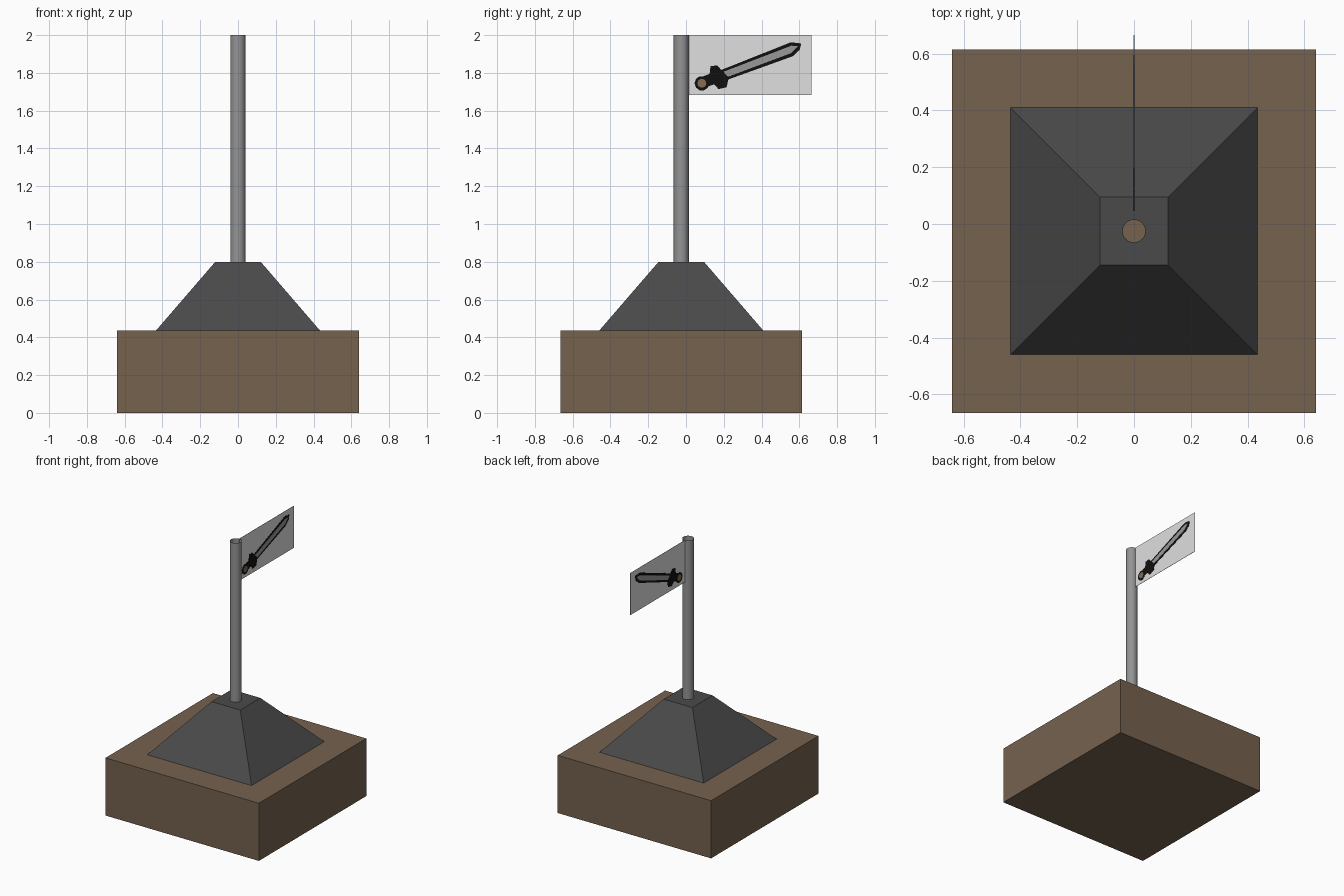
import bpy, bmesh, math

if "Cube" in bpy.data.objects:
    bpy.data.objects.remove(bpy.data.objects["Cube"])

CY = -0.025          # centre line of base, mount and pole
SIDES = 24           # pole sides (a multiple of 8 so square corners are hit)


def material(name, rgb):
    """Flat colour given as sRGB 0-255, stored linear."""
    m = bpy.data.materials.new(name)
    lin = [((c / 255 + 0.055) / 1.055) ** 2.4 for c in rgb]
    m.diffuse_color = (*lin, 1)
    m.use_nodes = True
    m.node_tree.nodes["Principled BSDF"].inputs["Base Color"].default_value = m.diffuse_color
    return m


BROWN = material("brown earth", (117, 98, 79))
DARK = material("dark grey stone", (74, 74, 74))
STEEL = material("grey metal", (148, 148, 148))
CLOTH = material("pale cloth", (224, 224, 224))
BLACK = material("black outline", (16, 16, 16))
BLADE = material("blade grey", (152, 152, 152))
POMMEL = material("pommel brown", (134, 108, 82))


def make(name, bm, mat):
    me = bpy.data.meshes.new(name)
    bm.to_mesh(me)
    bm.free()
    ob = bpy.data.objects.new(name, me)
    me.materials.append(mat)
    bpy.context.collection.objects.link(ob)
    return ob


def ring(half, z, square):
    """Ring of points round the centre line, on a square or a circle."""
    pts = []
    for i in range(SIDES):
        a = 2 * math.pi * i / SIDES
        c, s = math.cos(a), math.sin(a)
        k = half / max(abs(c), abs(s)) if square else half
        pts.append((c * k, CY + s * k, z))
    return pts


def loft(name, rings, mat):
    bm = bmesh.new()
    loops = [[bm.verts.new(p) for p in r] for r in rings]
    for lo, hi in zip(loops, loops[1:]):
        for i in range(SIDES):
            j = (i + 1) % SIDES
            bm.faces.new((lo[i], lo[j], hi[j], hi[i]))
    return make(name, bm, mat)


def plate(name, pts, half_thick, mat):
    """Thin prism in the flag plane from (y, z) points, showing on both sides."""
    bm = bmesh.new()
    f = bm.faces.new([bm.verts.new((-half_thick, y, z)) for y, z in pts])
    ext = bmesh.ops.extrude_face_region(bm, geom=[f])
    vs = [v for v in ext["geom"] if isinstance(v, bmesh.types.BMVert)]
    bmesh.ops.translate(bm, verts=vs, vec=(2 * half_thick, 0, 0))
    bmesh.ops.recalc_face_normals(bm, faces=bm.faces)
    return make(name, bm, mat)


def disc(y, z, r, n=10):
    return [(y + r * math.cos(2 * math.pi * i / n),
             z + r * math.sin(2 * math.pi * i / n)) for i in range(n)]


# square ground block
bm = bmesh.new()
bmesh.ops.create_cube(bm, size=1)
bmesh.ops.scale(bm, vec=(1.28, 1.28, 0.435), verts=bm.verts)
bmesh.ops.translate(bm, vec=(0, CY, 0.2175), verts=bm.verts)
make("base_block", bm, BROWN)

# hollow sloped mount, its flat top pierced by the pole
loft("sloped_mount", [ring(0.435, 0.435, True), ring(0.12, 0.80, True),
                      ring(0.04, 0.80, False)], DARK)

# open tube pole
pole = loft("pole", [ring(0.04, 0.80, False), ring(0.04, 2.0, False)], STEEL)
for p in pole.data.polygons:
    p.use_smooth = True

# flag
plate("flag", [(0.012, 1.683), (0.665, 1.683), (0.665, 2.0), (0.012, 2.0)], 0.001, CLOTH)

# sword emblem: dark silhouettes with lighter insets
plate("blade_outline", [(0.185, 1.815), (0.555, 1.962), (0.61, 1.956),
                        (0.602, 1.922), (0.565, 1.888), (0.215, 1.762)], 0.0025, BLACK)
plate("blade_inset", [(0.198, 1.806), (0.558, 1.944), (0.595, 1.942),
                      (0.558, 1.905), (0.222, 1.779)], 0.004, BLADE)
plate("guard", [(0.13, 1.835), (0.165, 1.84), (0.19, 1.812), (0.225, 1.768),
                (0.215, 1.724), (0.172, 1.714), (0.145, 1.745), (0.125, 1.795)], 0.0027, BLACK)
plate("grip", [(0.08, 1.778), (0.14, 1.80), (0.165, 1.745), (0.10, 1.722)], 0.0023, BLACK)
plate("pommel_outline", disc(0.084, 1.745, 0.039), 0.0029, BLACK)
plate("pommel_inset", disc(0.084, 1.745, 0.024), 0.004, POMMEL)
